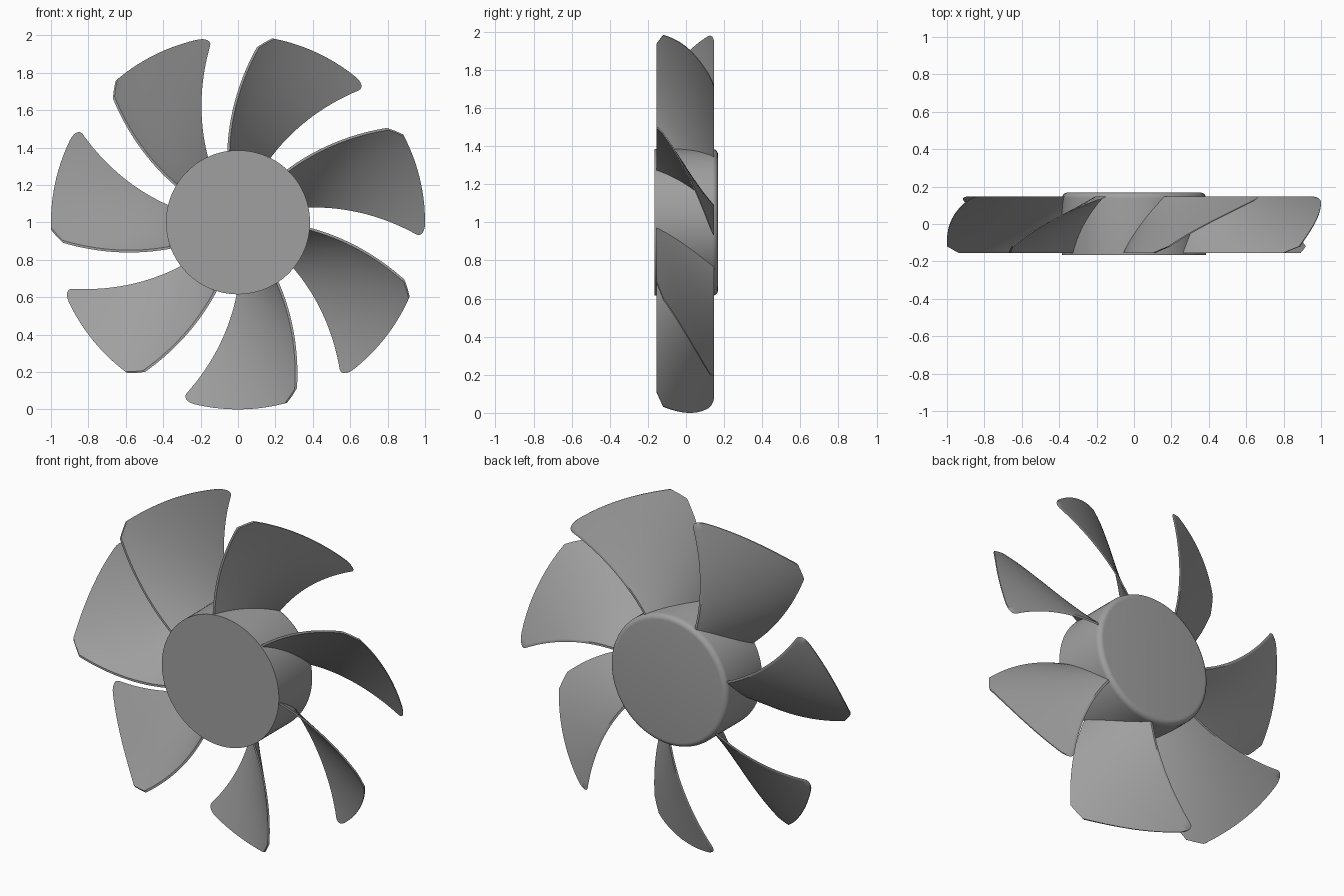
import bpy, bmesh, math

if "Cube" in bpy.data.objects:
    bpy.data.objects.remove(bpy.data.objects["Cube"])

BLADES = 7
HUB_R, TIP_R = 0.385, 1.0
FRONT, BACK = -0.155, 0.147
THICK = 0.013
CENTER_Z = 1.0

grey = bpy.data.materials.new("plastic grey")
grey.diffuse_color = (0.35, 0.35, 0.35, 1)
grey.use_nodes = True
grey.node_tree.nodes["Principled BSDF"].inputs["Base Color"].default_value = grey.diffuse_color


def finish(bm, name):
    bmesh.ops.recalc_face_normals(bm, faces=bm.faces)
    mesh = bpy.data.meshes.new(name)
    bm.to_mesh(mesh)
    bm.free()
    mesh.materials.append(grey)
    obj = bpy.data.objects.new(name, mesh)
    bpy.context.collection.objects.link(obj)
    bpy.ops.object.select_all(action='DESELECT')
    obj.select_set(True)
    bpy.context.view_layer.objects.active = obj
    bpy.ops.object.shade_smooth_by_angle(angle=math.radians(35))
    return obj


def ring_loft(bm, rings):
    """Join closed rings of vertices with quads."""
    n = len(rings[0])
    for a, b in zip(rings, rings[1:]):
        for i in range(n):
            j = (i + 1) % n
            bm.faces.new((a[i], a[j], b[j], b[i]))


# Hub: flat front disc, straight wall, rounded back rim
fillet = 0.03
profile = [(HUB_R, -0.166)]
for i in range(7):
    a = math.radians(15 * i)
    profile.append((HUB_R - fillet + fillet * math.cos(a),
                    0.168 - fillet + fillet * math.sin(a)))
bm = bmesh.new()
SEG = 96
rings = [[bm.verts.new((r * math.cos(2 * math.pi * i / SEG), y,
                        CENTER_Z + r * math.sin(2 * math.pi * i / SEG)))
          for i in range(SEG)] for r, y in profile]
ring_loft(bm, rings)
bm.faces.new(rings[0])
bm.faces.new(rings[-1])
finish(bm, "hub")


# Blade outline: chamfered front corner, rounded back corner
def outer_radius(t):
    if t < 0.117:
        return 0.942 + (TIP_R - 0.942) * t / 0.117
    if t > 0.9:
        k = (t - 0.9) / 0.1
        return TIP_R - 0.045 * (1 - math.sqrt(max(0, 1 - k * k)))
    return TIP_R


# Blade surface: swept edges with a cambered twist between them
def blade_point(t, r, side, turn):
    lead = 33.3 - 25.4 * (r - HUB_R)
    trail = -0.1 - 28.5 * (r - HUB_R)
    s = t - 0.35 * t * (1 - t)
    a = math.radians(lead + (trail - lead) * s - 90) + turn
    a += side * THICK / 2 / r
    y = FRONT + (BACK - FRONT) * t
    return (r * math.cos(a), y, CENTER_Z + r * math.sin(a))


STEPS = ([0, 0.06, 0.117] + [0.117 + 0.783 * i / 14 for i in range(1, 15)]
         + [0.9 + 0.1 * math.sin(math.radians(15 * i)) for i in range(1, 7)])
ROWS = 20
ROOT_R = HUB_R - 0.02

for k in range(BLADES):
    bm = bmesh.new()
    turn = 2 * math.pi * k / BLADES
    loop = [(t, 1) for t in STEPS] + [(t, -1) for t in reversed(STEPS)]
    rings = []
    for row in range(ROWS + 1):
        u = row / ROWS
        rings.append([bm.verts.new(blade_point(
            t, ROOT_R + (outer_radius(t) - ROOT_R) * u, side, turn))
            for t, side in loop])
    ring_loft(bm, rings)
    # Close the root and the tip
    last = len(loop) - 1
    for ring in (rings[0], rings[-1]):
        for i in range(len(STEPS) - 1):
            bm.faces.new((ring[i], ring[i + 1], ring[last - i - 1], ring[last - i]))
    finish(bm, f"blade_{k + 1}")
